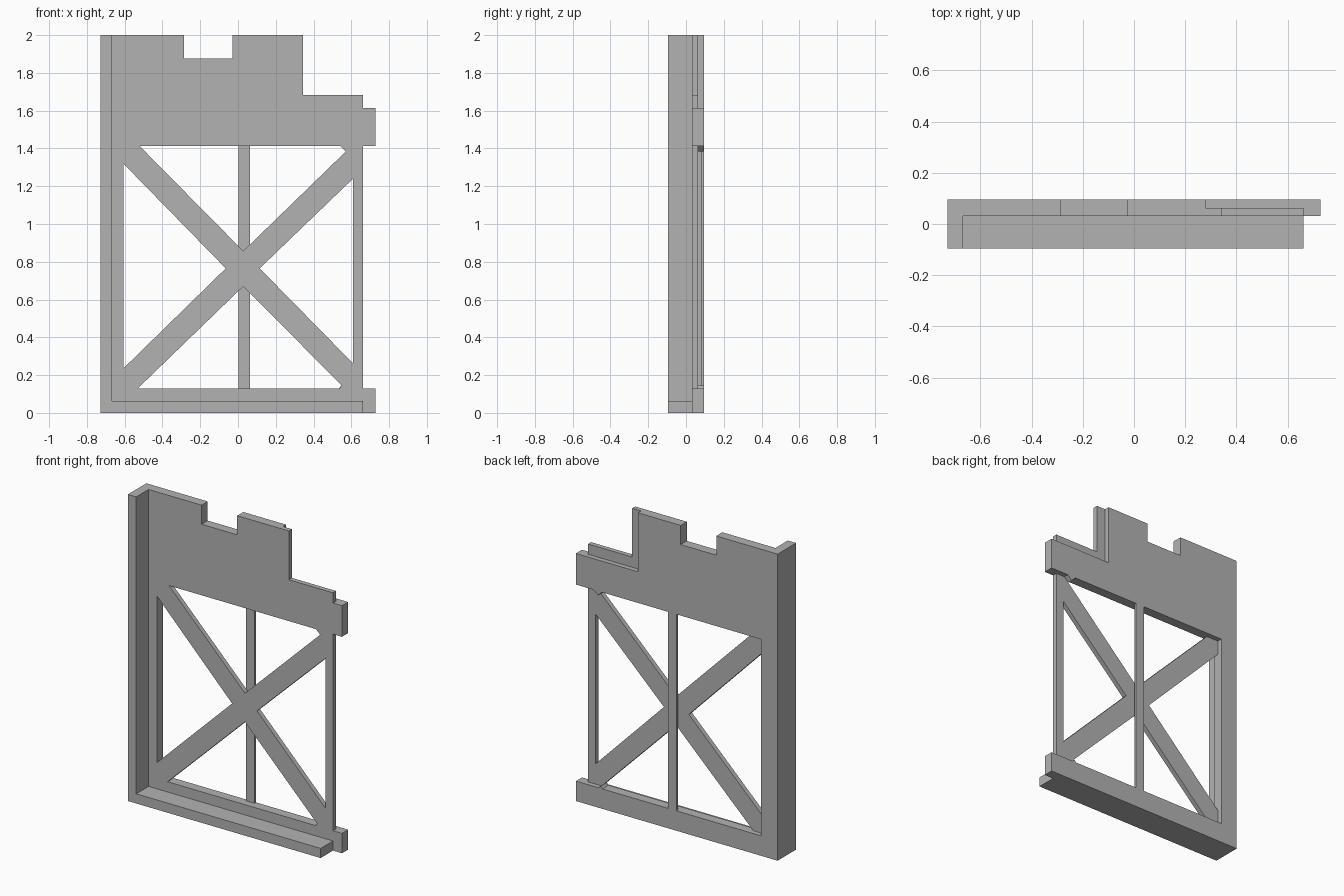
import bpy
import bmesh
from mathutils import Vector

cube = bpy.data.objects.get("Cube")
if cube:
    bpy.data.objects.remove(cube, do_unlink=True)

grey = bpy.data.materials.new("plain grey")
grey.use_nodes = True
GREY = (0.45, 0.45, 0.45, 1.0)
grey.diffuse_color = GREY
grey.node_tree.nodes["Principled BSDF"].inputs["Base Color"].default_value = GREY

# Shared levels
FRONT, FACE, MID, BACK = -0.095, 0.032, 0.063, 0.095
LEFT, WALL, RIGHT, END = -0.728, -0.668, 0.663, 0.728
SILL, LINTEL, TAB, STEP, TOP = 0.13, 1.412, 1.615, 1.682, 2.0
NOTCH = [(-0.028, TOP), (-0.028, 1.875), (-0.285, 1.875), (-0.285, TOP)]


def plate(name, loops, y0, y1):
    """Extrude x-z loops (first is the outline, others are holes) along y."""
    bm = bmesh.new()
    for loop in loops:
        verts = [bm.verts.new((x, y0, z)) for x, z in loop]
        for i, v in enumerate(verts):
            bm.edges.new((v, verts[i - 1]))
    bmesh.ops.triangle_fill(bm, edges=bm.edges[:], use_beauty=True,
                            use_dissolve=False, normal=Vector((0, -1, 0)))
    new = bmesh.ops.extrude_face_region(bm, geom=bm.faces[:])["geom"]
    moved = [g for g in new if isinstance(g, bmesh.types.BMVert)]
    bmesh.ops.translate(bm, verts=moved, vec=(0, y1 - y0, 0))
    bmesh.ops.recalc_face_normals(bm, faces=bm.faces[:])
    mesh = bpy.data.meshes.new(name)
    bm.to_mesh(mesh)
    bm.free()
    mesh.materials.append(grey)
    obj = bpy.data.objects.new(name, mesh)
    bpy.context.collection.objects.link(obj)
    return obj


def bar(name, x0, x1, z0, z1, y0, y1):
    return plate(name, [[(x0, z0), (x1, z0), (x1, z1), (x0, z1)]], y0, y1)


# Front layer: stepped panel with four openings left between crossed braces
front_outline = [
    (WALL, 0), (END, 0), (END, SILL), (RIGHT, SILL), (RIGHT, LINTEL),
    (END, LINTEL), (END, TAB), (RIGHT, TAB), (RIGHT, STEP),
    (0.344, STEP), (0.344, TOP)] + NOTCH + [(WALL, TOP)]
openings = [
    [(-0.52, LINTEL), (0.028, 0.857), (0.57, 1.383), (0.541, LINTEL)],
    [(-0.53, SILL), (0.538, SILL), (0.548, 0.146), (0.028, 0.67)],
    [(-0.607, 0.235), (-0.065, 0.765), (-0.607, 1.32)],
    [(0.609, 0.262), (0.609, 1.24), (0.115, 0.765)],
]
plate("front_frame", [front_outline] + openings, FACE, MID)

# Back layer: open-sided panel with small brace tips at its inner corners
back_outline = [
    (WALL, 0), (END, 0), (END, SILL), (0.565, SILL), (0.548, 0.146),
    (0.535, SILL), (-0.607, SILL), (-0.607, LINTEL), (0.541, LINTEL),
    (0.57, 1.383), (0.60, LINTEL), (END, LINTEL), (END, TAB),
    (0.28, TAB), (0.28, TOP)] + NOTCH + [(WALL, TOP)]
plate("back_panel", [back_outline], MID, BACK)

# Thin centre post, side flange and bottom ledge
bar("centre_post", 0.003, 0.064, SILL, LINTEL, 0.079, BACK)
bar("side_flange", LEFT, WALL, 0, TOP, FRONT, BACK)
bar("bottom_ledge", WALL, RIGHT, 0, 0.063, FRONT, FACE)
